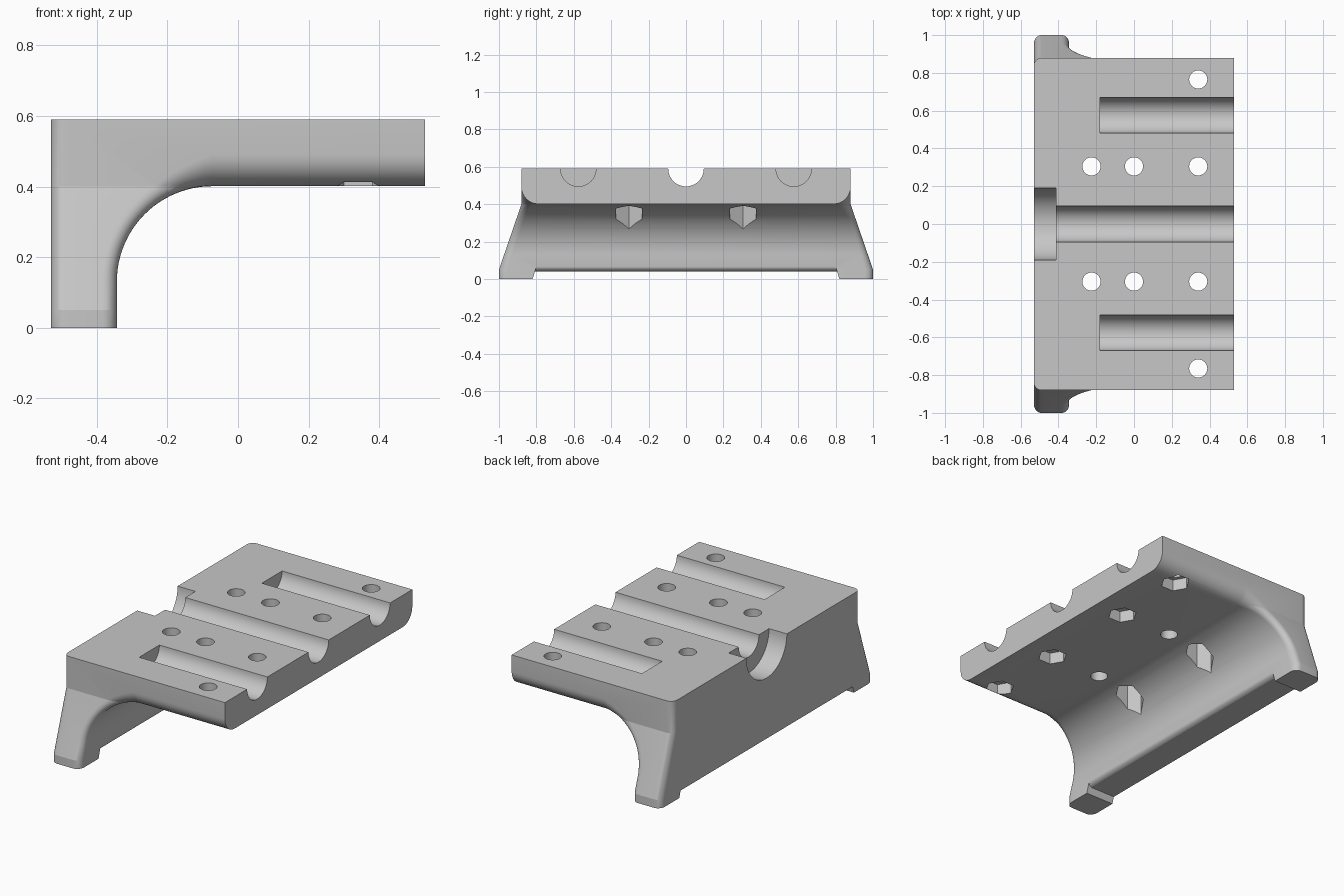
import bpy, bmesh, math
from mathutils import Matrix, Vector

cube = bpy.data.objects.get("Cube")
if cube:
    bpy.data.objects.remove(cube, do_unlink=True)

BACK, FRONT, TOP, HALF = -0.53, 0.53, 0.59, 0.88
ARC_X, ARC_Z, ARC_R = -0.073, 0.131, 0.27
STEPS, ARC_STEPS = 8, 24

# Single grey plastic
grey = bpy.data.materials.new("plain_grey")
grey.use_nodes = True
colour = (0.57, 0.57, 0.57, 1)
grey.diffuse_color = colour
grey.node_tree.nodes["Principled BSDF"].inputs["Base Color"].default_value = colour


def make_object(name, bm):
    bmesh.ops.recalc_face_normals(bm, faces=bm.faces[:])
    mesh = bpy.data.meshes.new(name)
    bm.to_mesh(mesh)
    bm.free()
    mesh.materials.append(grey)
    obj = bpy.data.objects.new(name, mesh)
    bpy.context.collection.objects.link(obj)
    return obj


def section(side, k):
    """One slice of the bracket profile; edge rounding shrinks towards the middle."""
    u = math.radians(90) * k / STEPS
    inset, recess = 1 - math.sin(u), 1 - math.cos(u)

    def point(x, z, r):
        return (x, side * (HALF - r * recess), z)

    small, large = 0.04, 0.09
    pts = [point(BACK + small * inset, 0, small),
           point(ARC_X - ARC_R - small * inset, 0, small)]
    for i in range(ARC_STEPS + 1):
        f = i / ARC_STEPS
        r = small + (large - small) * f ** 4
        a = math.pi * (1 - f / 2)
        d = ARC_R + r * inset
        pts.append(point(ARC_X + d * math.cos(a), ARC_Z + d * math.sin(a), r))
    pts += [point(FRONT, ARC_Z + ARC_R + large * inset, large),
            point(FRONT, TOP, 0),
            point(BACK + small * inset, TOP, small)]
    return pts


# Bracket body: lofted slices, then legs flared outwards
bm = bmesh.new()
slices = [section(-1, k) for k in range(STEPS + 1)]
slices += [section(1, k) for k in reversed(range(STEPS + 1))]
rings = [[bm.verts.new(p) for p in s] for s in slices]
count = len(rings[0])
for a, b in zip(rings, rings[1:]):
    for i in range(count):
        j = (i + 1) % count
        bm.faces.new((a[i], a[j], b[j], b[i]))
bm.faces.new(rings[0])
bm.faces.new(rings[-1])
bmesh.ops.remove_doubles(bm, verts=bm.verts[:], dist=1e-5)
for z in (0.4, 0.05):
    bmesh.ops.bisect_plane(bm, geom=bm.verts[:] + bm.edges[:] + bm.faces[:],
                           plane_co=(0, 0, z), plane_no=(0, 0, 1))
for v in bm.verts:
    drop = max(0, min(1, (0.4 - v.co.z) / 0.35))
    v.co.y *= 1 + drop * (1 / HALF - 1)
body = make_object("bracket_body", bm)
bpy.context.view_layer.objects.active = body
body.select_set(True)


def cut(bm):
    """Subtract a shape from the body."""
    cutter = make_object("cutter", bm)
    cutter.hide_render = True
    mod = body.modifiers.new("cut", 'BOOLEAN')
    mod.operation, mod.solver, mod.object = 'DIFFERENCE', 'EXACT', cutter
    bpy.ops.object.modifier_apply(modifier=mod.name)
    bpy.data.objects.remove(cutter, do_unlink=True)


def cylinder(start, end, radius, sides):
    start, end = Vector(start), Vector(end)
    axis = end - start
    bm = bmesh.new()
    turn = axis.to_track_quat('Z', 'Y').to_matrix().to_4x4()
    bmesh.ops.create_cone(bm, cap_ends=True, segments=sides, radius1=radius,
                          radius2=radius, depth=axis.length,
                          matrix=Matrix.Translation((start + end) / 2) @ turn)
    return bm


def prism(ends):
    """Closed solid between two matching outlines."""
    bm = bmesh.new()
    a, b = [[bm.verts.new(p) for p in end] for end in ends]
    for i in range(len(a)):
        j = (i + 1) % len(a)
        bm.faces.new((a[i], a[j], b[j], b[i]))
    bm.faces.new(reversed(a))
    bm.faces.new(b)
    return bm


# Gap between the feet, with a rounded lower inner edge
inner, r, lift = ARC_X - ARC_R, 0.03, 0.04
outline = [(-0.7, lift), (-0.7, -0.1), (-0.2, -0.1), (-0.2, lift + r)]
for i in range(7):
    a = math.radians(90) * i / 6
    outline.append((inner - r + r * math.cos(a), lift + r - r * math.sin(a)))
cut(prism([[(x, s * (0.82 - 0.3 * z), z) for x, z in outline] for s in (-1, 1)]))

# Round-bottomed channels and the wide pocket at the back
for y, x in ((0, -0.45), (0.576, -0.18), (-0.576, -0.18)):
    cut(cylinder((x, y, TOP), (0.7, y, TOP), 0.095, 48))
cut(cylinder((-0.7, 0, TOP), (-0.413, 0, TOP), 0.19, 64))

# Screw holes, most with a hexagonal nut recess underneath
for side in (-1, 1):
    for x, y, nut in ((0.34, 0.765, True), (0.34, 0.305, True),
                      (0, 0.305, False), (-0.225, 0.305, True)):
        cut(cylinder((x, side * y, 0.1), (x, side * y, 0.7), 0.048, 32))
        if nut:
            corners = [(x + 0.081 * math.cos(math.pi * i / 3),
                        side * y + 0.081 * math.sin(math.pi * i / 3)) for i in range(6)]
            cut(prism([[(px, py, z) for px, py in corners] for z in (0.1, 0.47)]))

bpy.ops.object.shade_smooth_by_angle(angle=math.radians(15))
